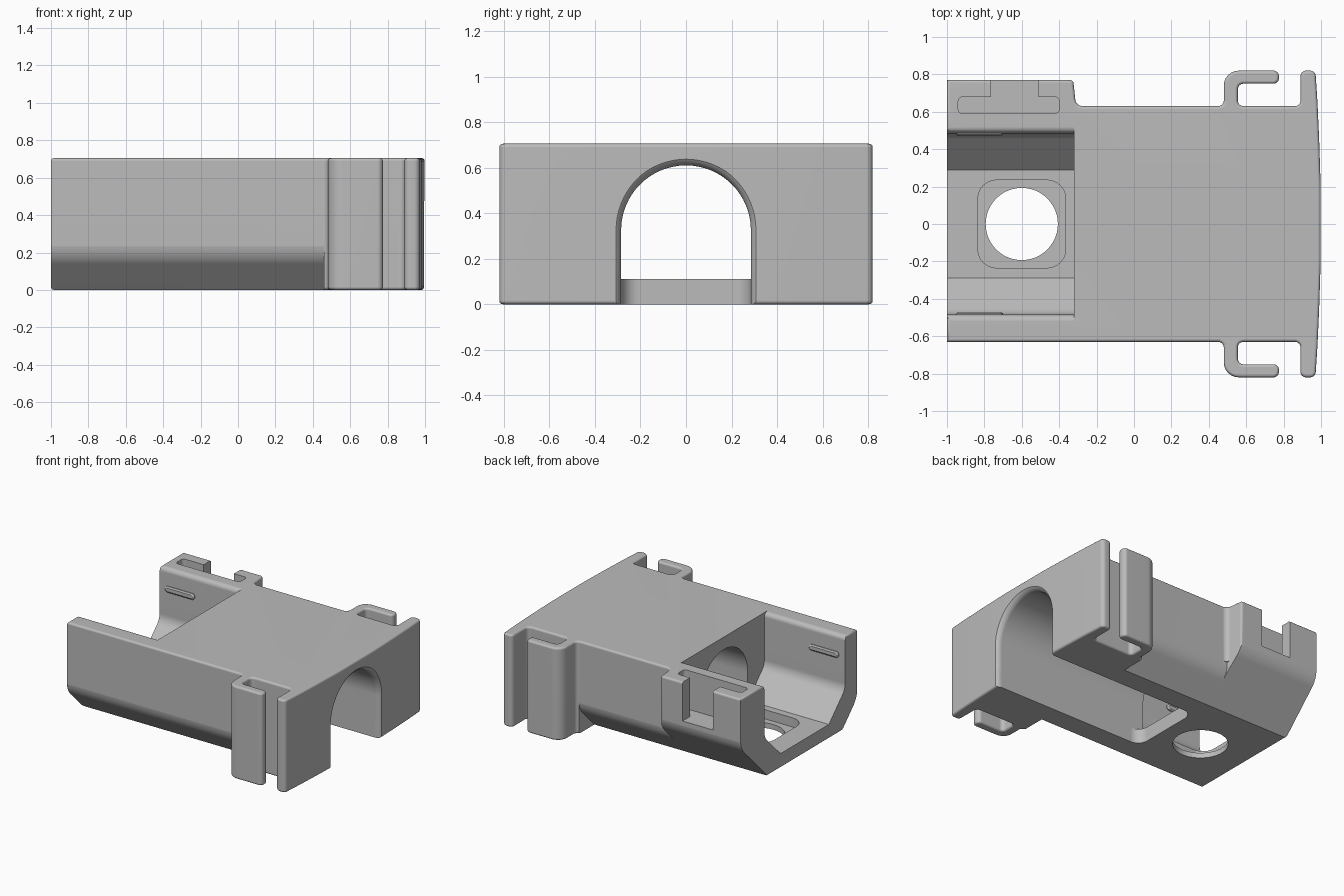
import bpy, bmesh, math
from mathutils import Vector

if "Cube" in bpy.data.objects:
    bpy.data.objects.remove(bpy.data.objects["Cube"])

H = 0.705      # overall height
WALL = 0.63    # half width of the main body
FOOT = 0.445   # half width of the flat underside

grey = bpy.data.materials.new("plain grey")
grey.use_nodes = True
grey.diffuse_color = (0.5, 0.5, 0.5, 1)
grey.node_tree.nodes["Principled BSDF"].inputs["Base Color"].default_value = (0.5, 0.5, 0.5, 1)


def rounded(points, steps=6):
    """Outline from (a, b[, radius]) corners, with arcs at the corners that have a radius."""
    out = []
    for i, p in enumerate(points):
        c = Vector(p[:2])
        r = p[2] if len(p) > 2 else 0
        if not r:
            out.append(c)
            continue
        d1 = (Vector(points[i - 1][:2]) - c).normalized()
        d2 = (Vector(points[(i + 1) % len(points)][:2]) - c).normalized()
        half = d1.angle(d2) / 2
        centre = c + (d1 + d2).normalized() * (r / math.sin(half))
        a = c + d1 * (r / math.tan(half)) - centre
        b = c + d2 * (r / math.tan(half)) - centre
        full = a.angle(b)
        for k in range(steps + 1):
            t = full * k / steps
            out.append(centre + (a * math.sin(full - t) + b * math.sin(t)) / math.sin(full))
    return out


def place(axis, p, d):
    return {"x": (d, p[0], p[1]), "y": (p[0], d, p[1]), "z": (p[0], p[1], d)}[axis]


def loft(name, axis, sections, rim=0):
    """Solid through (distance, outline) sections; rim rounds the z end edges."""
    bm = bmesh.new()
    rings = [[bm.verts.new(place(axis, p, d)) for p in pts] for d, pts in sections]
    for a, b in zip(rings, rings[1:]):
        for i in range(len(a)):
            bm.faces.new((a[i - 1], a[i], b[i], b[i - 1]))
    bm.faces.new(rings[0])
    bm.faces.new(rings[-1])
    bmesh.ops.recalc_face_normals(bm, faces=bm.faces)
    if rim:
        edges = [e for e in bm.edges if abs(e.verts[0].co.z - e.verts[1].co.z) < 1e-5]
        bmesh.ops.bevel(bm, geom=edges, offset=rim, segments=3, profile=0.5,
                        affect="EDGES", clamp_overlap=False)
    mesh = bpy.data.meshes.new(name)
    bm.to_mesh(mesh)
    bm.free()
    mesh.materials.append(grey)
    ob = bpy.data.objects.new(name, mesh)
    bpy.context.collection.objects.link(ob)
    return ob


def prism(name, axis, lo, hi, pts, rim=0):
    return loft(name, axis, [(lo, pts), (hi, pts)], rim)


def rect(a0, a1, b0, b1, r=0):
    return rounded([(a0, b0, r), (a1, b0, r), (a1, b1, r), (a0, b1, r)])


def activate(ob):
    bpy.ops.object.select_all(action="DESELECT")
    ob.select_set(True)
    bpy.context.view_layer.objects.active = ob


def cut(ob, cutter):
    cutter.hide_render = True
    mod = ob.modifiers.new("cut", "BOOLEAN")
    mod.operation, mod.solver, mod.object = "DIFFERENCE", "EXACT", cutter
    activate(ob)
    bpy.ops.object.modifier_apply(modifier=mod.name)
    bpy.data.objects.remove(cutter)


# Plan outline: bowed end, end tab and hook on each side, clip block on one side
side = [(0.998, 0.2), (0.99, 0.45), (0.981, 0.65), (0.97, 0.82, 0.03), (0.89, 0.82, 0.03),
        (0.89, WALL, 0.03), (0.555, WALL, 0.03), (0.555, 0.75, 0.03), (0.775, 0.75, 0.03),
        (0.775, 0.82, 0.03), (0.48, 0.82, 0.08), (0.48, WALL, 0.03)]
clip = [(-0.31, WALL, 0.04), (-0.325, 0.77, 0.02), (-1, 0.77)]
mirrored = [(p[0], -p[1], *p[2:]) for p in reversed(side)]
plan = side + clip + [(-1, -WALL)] + mirrored
body = prism("body", "z", 0, H, rounded(plan), rim=0.016)


# Sloping lower sides, with a soft bend into the wall
def slope_cutter(x0, x1, wall, sign):
    w = wall + 0.001
    top = w - FOOT + 0.08
    pts = rounded([(FOOT - 0.1, -0.1), (w, w - FOOT, 0.16), (w, top), (1.1, top), (1.1, -0.1)])
    return prism("slope_cutter", "x", x0, x1, [(sign * p[0], p[1]) for p in pts])


cut(body, slope_cutter(-1.1, 0.46, WALL, -1))
cut(body, slope_cutter(-0.312, 0.46, WALL, 1))
cut(body, slope_cutter(-1.1, -0.311, 0.77, 1))

# Open trough with sloping floor sides and a rounded lip
half = [(0.29, 0.11), (0.485, 0.305, 0.1), (0.485, 0.67), (0.49, 0.688), (0.502, 0.7),
        (0.52, H), (0.52, 0.9)]
trough = half + [(-p[0], *p[1:]) for p in reversed(half)]
cut(body, prism("trough_cutter", "x", -1.1, -0.32, rounded(trough)))

# Arched tunnel, flared at the end, open along the underside
R = 0.285
flare = [(0.955, R), (0.975, 0.29), (0.99, 0.301), (1.0, 0.315), (1.05, 0.4)]


def arch(r):
    arc = [(r * math.cos(math.pi * k / 32), 0.325 + r * math.sin(math.pi * k / 32))
           for k in range(33)]
    return [(r, 0.111)] + arc + [(-r, 0.111)]


cut(body, loft("tunnel_cutter", "x", [(x, arch(r)) for x, r in [(-0.4, R)] + flare]))
opening = [(-0.29, -R, 0.08)] + [(x, -r) for x, r in flare] \
    + [(x, r) for x, r in reversed(flare)] + [(-0.29, R, 0.08)]
cut(body, prism("opening_cutter", "z", -0.1, 0.15, rounded(opening)))

# Floor recess and round hole
cut(body, prism("recess_cutter", "z", 0.04, 0.2, rect(-0.835, -0.365, -0.235, 0.235, 0.1)))
circle = [(-0.6 + 0.193 * math.cos(math.tau * k / 48), 0.193 * math.sin(math.tau * k / 48))
          for k in range(48)]
cut(body, prism("hole_cutter", "z", -0.1, 0.2, circle))

# Clip pocket and the notch through its outer wall
cut(body, prism("pocket_cutter", "z", 0.41, 0.9, rect(-0.94, -0.40, 0.59, 0.68, 0.025)))
cut(body, prism("notch_cutter", "z", 0.41, 0.9, rect(-0.765, -0.51, 0.64, 0.9)))

# Small ridges on the inner trough walls
parts = [body]
for sign, label in ((1, "back"), (-1, "front")):
    wide = rect(-0.95, -0.70, 0.527, 0.573, 0.022)
    slim = rect(-0.94, -0.71, 0.537, 0.563, 0.012)
    parts.append(loft(label + "_wall_ridge", "y",
                      [(sign * 0.495, wide), (sign * 0.478, wide), (sign * 0.471, slim)]))

for ob in parts:
    activate(ob)
    bpy.ops.object.shade_smooth_by_angle(angle=math.radians(32))
    weighted = ob.modifiers.new("flat_faces", "WEIGHTED_NORMAL")
    weighted.keep_sharp = True
